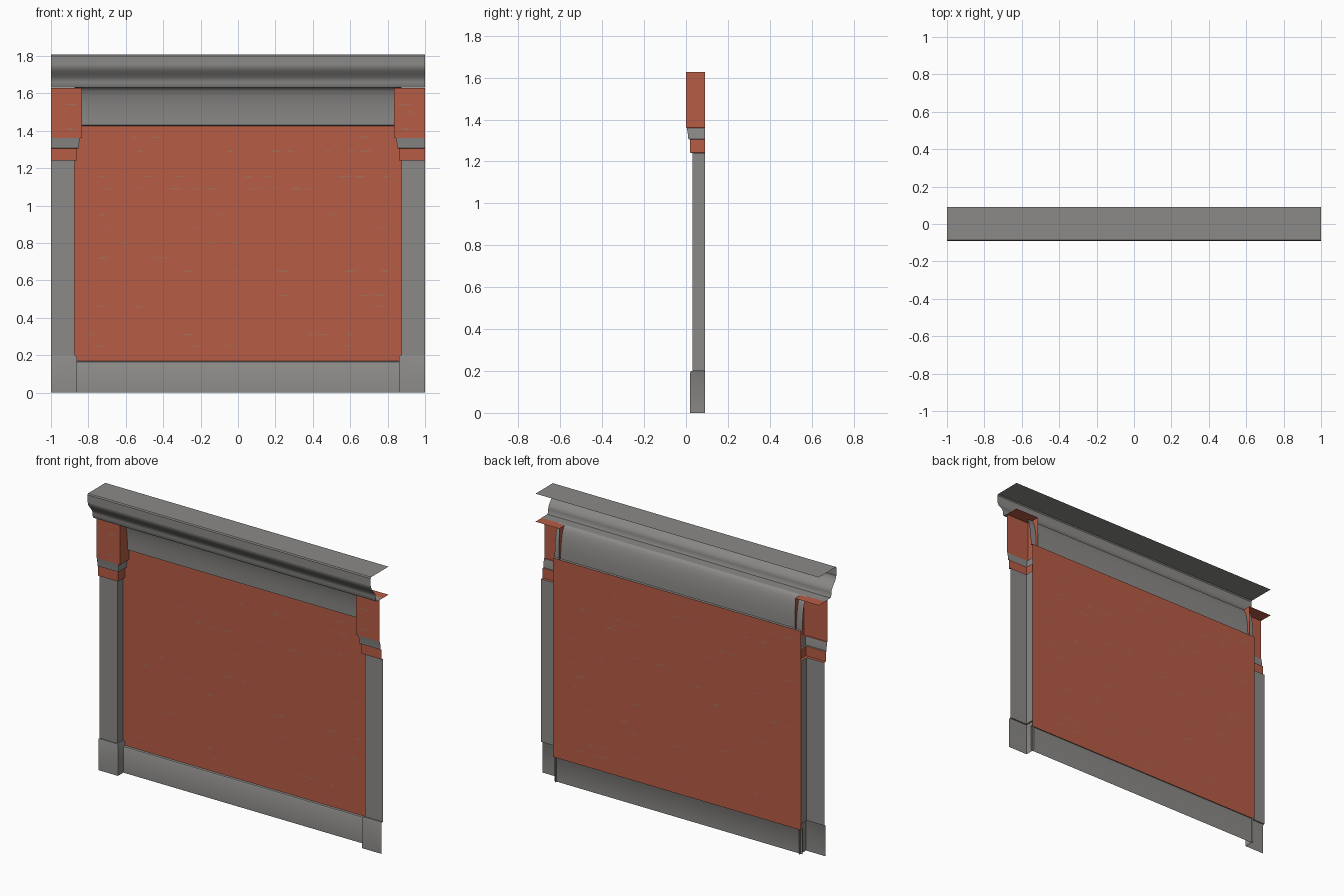
import bpy, math, random

if "Cube" in bpy.data.objects:
    bpy.data.objects.remove(bpy.data.objects["Cube"])

BACK = 0.09      # plane of the wall
random.seed(4)


def material(name, rgb):
    m = bpy.data.materials.new(name)
    m.diffuse_color = (*rgb, 1)
    m.use_nodes = True
    m.node_tree.nodes["Principled BSDF"].inputs["Base Color"].default_value = m.diffuse_color
    return m


stone = material("grey_stone", (0.26, 0.255, 0.245))
brick = material("red_brick", (0.47, 0.107, 0.06))
mortar = material("worn_mortar", (0.38, 0.16, 0.10))


def make(name, verts, faces, mat, mirror=False):
    me = bpy.data.meshes.new(name)
    me.from_pydata(verts, [], faces)
    me.materials.append(mat)
    me.shade_smooth()
    me.set_sharp_from_angle(angle=math.radians(35))
    ob = bpy.data.objects.new(name, me)
    bpy.context.collection.objects.link(ob)
    if mirror:
        ob.modifiers.new("Mirror", 'MIRROR')
    return ob


def strip(name, profile, half, mat):
    """Open sheet: a (y, z) profile, listed top to bottom, run along x."""
    verts = [(s * half, y, z) for y, z in profile for s in (-1, 1)]
    faces = [(2 * i, 2 * i + 2, 2 * i + 3, 2 * i + 1) for i in range(len(profile) - 1)]
    return make(name, verts, faces, mat)


def pier(name, levels, mat, cap=False):
    """Mirrored pair of half piers: (z, inner x, front y) levels, bottom to top."""
    verts, faces = [], []
    for z, x, y in levels:
        verts += [(1, y, z), (x, y, z), (x, BACK, z)]
    for i in range(len(levels) - 1):
        for k in (0, 1):
            a = 3 * i + k
            faces.append((a, a + 3, a + 4, a + 1))
    if cap:
        verts.append((1, BACK, levels[-1][0]))
        n = len(verts)
        faces.append((n - 4, n - 1, n - 2, n - 3))
    return make(name, verts, faces, mat, mirror=True)


# brick wall panel
strip("brick_wall", [(BACK, 1.43), (BACK, 0.16)], 0.875, brick)

# skirting along the foot of the wall
strip("skirting", [(BACK, 0.168), (0.079, 0.165), (0.075, 0.158), (0.075, 0)], 0.875, stone)

# coved frieze under the cornice
cove = [(0.075 - 0.045 * (1 - math.cos(t * math.pi / 16)), 1.43 + 0.2 * math.sin(t * math.pi / 16))
        for t in range(8, -1, -1)]
strip("frieze", cove + [(BACK, 1.425)], 0.875, stone)

# cornice: flat top, fascia, ogee curve and soffit
ogee = [(-0.0625 - 0.0245 * math.cos(t * math.pi / 8), 1.75 - 0.09 * t / 8) for t in range(9)]
strip("cornice", [(BACK, 1.807), (-0.085, 1.807), (-0.09, 1.80), (-0.09, 1.75)] + ogee
      + [(-0.038, 1.645), (-0.03, 1.63), (0.03, 1.63)], 1.0, stone)

# piers at both ends
pier("pier_base", [(0, 0.862, 0.02), (0.192, 0.862, 0.02), (0.2, 0.867, 0.024),
                   (0.2, 0.875, 0.032)], stone)
pier("pier_shaft", [(0.2, 0.875, 0.032), (1.24, 0.875, 0.032)], stone)
pier("capital_neck", [(1.24, 0.875, 0.032), (1.242, 0.86, 0.018), (1.305, 0.86, 0.018)], brick)
pier("capital_band", [(1.305, 0.86, 0.018), (1.307, 0.852, 0.011), (1.33, 0.85, 0.009),
                      (1.36, 0.845, 0.004)], stone)
pier("capital_block", [(1.36, 0.845, 0.004), (1.362, 0.833, 0), (1.628, 0.833, 0)], brick, cap=True)


# worn mortar flecks, as thin plates on the wall and capital blocks
def flecks(name, rows, xs, y, mirror=False):
    verts, faces = [], []
    for z, count in rows:
        for _ in range(count):
            x, w, h = random.uniform(*xs), random.uniform(0.015, 0.04), random.uniform(0.003, 0.006)
            n = len(verts)
            verts += [(x - w, y, z), (x, y, z - h), (x + w, y, z), (x, y, z + h)]
            faces.append((n, n + 1, n + 2, n + 3))
    return make(name, verts, faces, mortar, mirror)


wall_rows = [(1.365, 4), (1.29, 7), (1.155, 9), (1.09, 9), (0.95, 4), (0.88, 3),
             (0.80, 7), (0.72, 3), (0.65, 6), (0.52, 3), (0.46, 3), (0.31, 6), (0.25, 4)]
for label, depth in (("front", BACK - 0.002), ("rear", BACK + 0.002)):
    flecks("mortar_flecks_" + label, wall_rows, (-0.8, 0.8), depth)
flecks("capital_flecks", [(1.54, 2), (1.50, 1), (1.41, 1)], (0.88, 0.95), -0.002, True)
